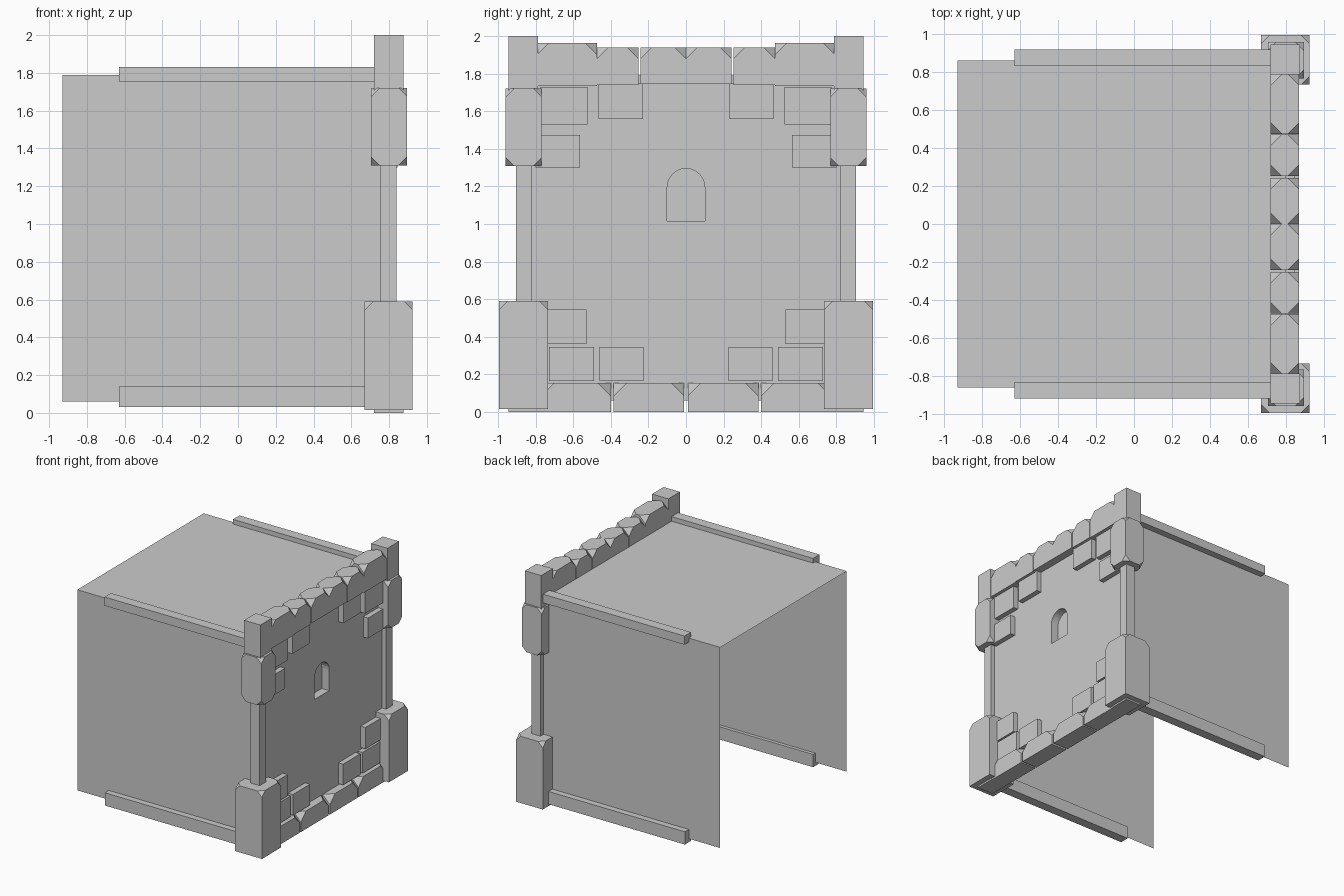
import bpy, bmesh, math

cube = bpy.data.objects.get("Cube")
if cube:
    bpy.data.objects.remove(cube, do_unlink=True)

stone = bpy.data.materials.new("grey_stone")
stone.use_nodes = True
COLOUR = (0.6, 0.6, 0.6, 1)
stone.diffuse_color = COLOUR
stone.node_tree.nodes["Principled BSDF"].inputs["Base Color"].default_value = COLOUR


def finish(name, bm):
    mesh = bpy.data.meshes.new(name)
    bm.to_mesh(mesh)
    bm.free()
    mesh.materials.append(stone)
    obj = bpy.data.objects.new(name, mesh)
    bpy.context.collection.objects.link(obj)
    return obj


def block(name, x, y, z, cut=0, cut_bottom=False):
    """Box between (min, max) ranges; cut clips its top (and bottom) corners."""
    bm = bmesh.new()
    bmesh.ops.create_cube(bm, size=1)
    for v in bm.verts:
        for i, (lo, hi) in enumerate((x, y, z)):
            v.co[i] = hi if v.co[i] > 0 else lo
    if cut:
        middle = sum(z) / 2
        corners = [v for v in bm.verts if cut_bottom or v.co.z > middle]
        bmesh.ops.bevel(bm, geom=corners, offset=cut, segments=1,
                        affect='VERTICES', clamp_overlap=True)
    return finish(name, bm)


def both(y, side):
    return tuple(sorted((y[0] * side, y[1] * side)))


# Thin shell: two side walls and a roof, open at the back and underneath
BACK, FACE, HALF, LOW, HIGH = -0.93, 0.80, 0.862, 0.06, 1.79
bm = bmesh.new()
outline = ((-HALF, LOW), (-HALF, HIGH), (HALF, HIGH), (HALF, LOW))
rows = [[bm.verts.new((x, y, z)) for y, z in outline] for x in (BACK, FACE)]
for i in range(3):
    bm.faces.new((rows[0][i], rows[1][i], rows[1][i + 1], rows[0][i + 1]))
bmesh.ops.recalc_face_normals(bm, faces=bm.faces)
finish("shell_walls_and_roof", bm)

# Facade sheet with an arched window niche
bm = bmesh.new()
arch = [(-0.1, 1.015), (0.1, 1.015)]
arch += [(0.1 * math.cos(math.pi * i / 12), 1.195 + 0.1 * math.sin(math.pi * i / 12))
         for i in range(13)]


def loop(points, x):
    verts = [bm.verts.new((x, y, z)) for y, z in points]
    edges = [bm.edges.new((verts[i - 1], verts[i])) for i in range(len(verts))]
    return verts, edges


outer, outer_edges = loop(outline, FACE)
front, front_edges = loop(arch, FACE)
inner, inner_edges = loop(arch, FACE - 0.07)
bmesh.ops.triangle_fill(bm, edges=outer_edges + front_edges, use_beauty=True,
                        normal=(1, 0, 0))
for i in range(len(arch)):
    bm.faces.new((front[i - 1], front[i], inner[i], inner[i - 1]))
bm.faces.new(inner)
bmesh.ops.recalc_face_normals(bm, faces=bm.faces)
finish("facade_with_niche", bm)

# Corner stacks, rails and facing stones on each side
BRICKS = [((0.525, 0.775), (1.53, 1.73)), ((0.23, 0.465), (1.56, 1.75)),
          ((0.565, 0.8), (1.30, 1.475)), ((0.49, 0.73), (0.165, 0.345)),
          ((0.225, 0.46), (0.165, 0.345)), ((0.53, 0.75), (0.36, 0.545))]
for side, label in ((1, "back"), (-1, "front")):
    block(label + "_corner_foot", (0.67, 0.925), both((0.735, 0.995), side),
          (0.015, 0.59), 0.045)
    block(label + "_corner_post", (0.755, 0.84), both((0.82, 0.905), side), (0.5, 1.4))
    block(label + "_corner_boulder", (0.705, 0.895), both((0.768, 0.96), side),
          (1.31, 1.72), 0.045, True)
    block(label + "_corner_cap", (0.72, 0.875), both((0.787, 0.945), side), (1.70, 2.0))
    block(label + "_roof_rail", (-0.63, 0.75), both((0.832, 0.92), side), (1.755, 1.83))
    block(label + "_base_rail", (-0.63, 0.75), both((0.832, 0.915), side), (0.03, 0.14))
    for n, (y, z) in enumerate(BRICKS):
        block(f"{label}_facing_stone_{n + 1}", (0.79, 0.845), both(y, side), z)
    # Base course
    for n, y in enumerate(((0.01, 0.385), (0.4, 0.77))):
        block(f"{label}_base_stone_{n + 1}", (0.72, 0.87), both(y, side), (0, 0.155), 0.07)
    block(label + "_corner_base", (0.72, 0.875), both((0.77, 0.945), side), (0, 0.1))
    # Parapet course
    for n, (y, z) in enumerate((((0.0, 0.243), (1.745, 1.94)),
                                ((0.252, 0.473), (1.74, 1.94)),
                                ((0.475, 0.79), (1.735, 1.963)))):
        block(f"{label}_parapet_stone_{n + 1}", (0.72, 0.87), both(y, side), z, 0.06)
